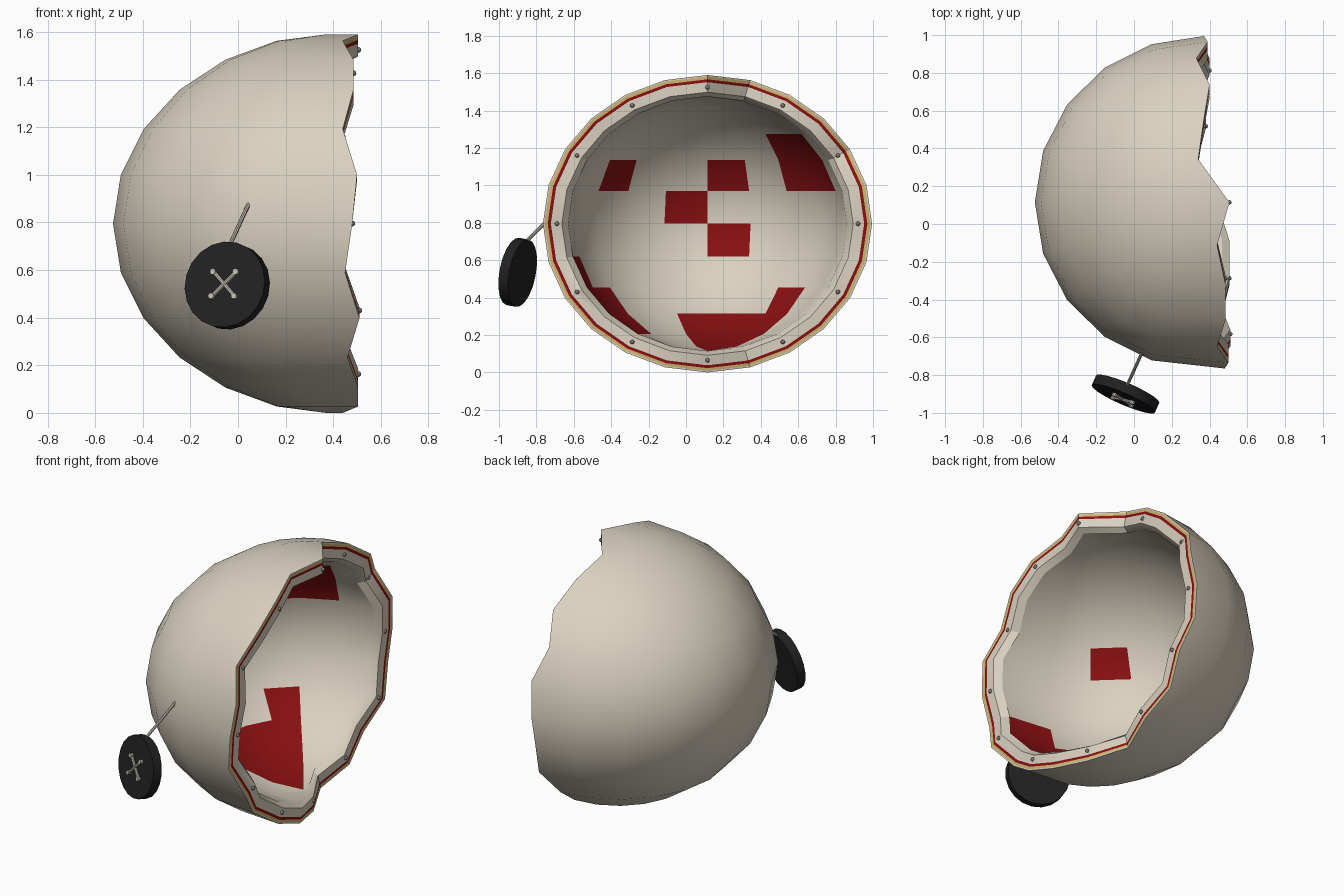
import bpy, bmesh
from math import radians, sin, cos
from mathutils import Vector

if "Cube" in bpy.data.objects:
    bpy.data.objects.remove(bpy.data.objects["Cube"])


def material(name, rgb):
    m = bpy.data.materials.new(name)
    m.use_nodes = True
    m.diffuse_color = (*rgb, 1)
    m.node_tree.nodes["Principled BSDF"].inputs["Base Color"].default_value = (*rgb, 1)
    return m


cream = material("cream", (0.70, 0.64, 0.53))
red = material("dark red", (0.25, 0.005, 0.006))
gold = material("pale gold", (0.62, 0.45, 0.17))
black = material("button black", (0.015, 0.015, 0.015))
grey = material("bolt grey", (0.2, 0.19, 0.18))
string = material("string", (0.55, 0.52, 0.45))


def finish(name, bm, mats, angle=30):
    mesh = bpy.data.meshes.new(name)
    bm.to_mesh(mesh)
    bm.free()
    ob = bpy.data.objects.new(name, mesh)
    bpy.context.collection.objects.link(ob)
    for m in mats:
        mesh.materials.append(m)
    bpy.ops.object.select_all(action='DESELECT')
    ob.select_set(True)
    bpy.context.view_layer.objects.active = ob
    bpy.ops.object.shade_smooth_by_angle(angle=radians(angle))
    return ob


CENTRE = Vector((0.37, 0.115, 0.795))
OUTER = (0.895, 0.88, 0.795)
INNER = (0.78, 0.745, 0.68)
COLS, ROWS = 10, 12

# Broken edge: depth of the rim every 15 degrees, from the back over the top
RIM = [.37, .39, .33, .40, .37, .34, .505, .44, .485, .485, .44, .50,
       .48, .45, .51, .46, .505, .505, .44, .33, .38, .35, .40, .36]


def rim_point(k, ry, rz, back=0.0):
    a = radians(15 * k)
    return Vector((RIM[k % 24] - back, CENTRE.y + ry * cos(a), CENTRE.z + rz * sin(a)))


def bowl_point(i, j, size, back):
    """Point of the half globe: column i from front to back, row j from the bottom."""
    step = j - ROWS // 2
    if i == 0:
        return rim_point(12 - step, size[1], size[2], back)
    if i == COLS:
        return rim_point(step, size[1], size[2], back)
    lon, lat = radians(-90 + 18 * i), radians(15 * step)
    c = max(cos(lat), 0.0)
    return Vector((CENTRE.x - size[0] * cos(lon) * c ** 1.08,
                   CENTRE.y + size[1] * sin(lon) * c,
                   CENTRE.z + size[2] * sin(lat)))


# Red squares inside: first column, last column, first row, last row
PATCHES = [(5, 5, 5, 5), (4, 4, 6, 6), (5, 5, 7, 7), (2, 2, 7, 7), (7, 8, 7, 8),
           (4, 7, 0, 2), (7, 7, 3, 3), (1, 1, 2, 3), (0, 0, 2, 4)]


def is_red(i, j):
    return any(a <= i <= b and c <= j <= d for a, b, c, d in PATCHES)


def add_face(bm, points, mat):
    f = bm.faces.new([bm.verts.new(p) for p in points])
    f.material_index = mat


# Bowl: outer skin, layered broken edge and inner lining, welded into one solid
bm = bmesh.new()
for size, back in ((OUTER, 0.0), (INNER, 0.04)):
    for i in range(COLS):
        for j in range(ROWS):
            quad = [bowl_point(i + a, j + b, size, back)
                    for a, b in ((0, 0), (1, 0), (1, 1), (0, 1))]
            add_face(bm, quad, 1 if size is INNER and is_red(i, j) else 0)
LAYERS = [(1.0, 0.99, 0), (0.99, 0.971, 2), (0.971, 0.952, 1), (0.952, 0.885, 0)]
for k in range(24):
    for s, t, mat in LAYERS:
        add_face(bm, [rim_point(k, OUTER[1] * s, OUTER[2] * s),
                      rim_point(k + 1, OUTER[1] * s, OUTER[2] * s),
                      rim_point(k + 1, OUTER[1] * t, OUTER[2] * t),
                      rim_point(k, OUTER[1] * t, OUTER[2] * t)], mat)
    t = LAYERS[-1][1]
    add_face(bm, [rim_point(k, OUTER[1] * t, OUTER[2] * t),
                  rim_point(k + 1, OUTER[1] * t, OUTER[2] * t),
                  rim_point(k + 1, INNER[1], INNER[2], 0.04),
                  rim_point(k, INNER[1], INNER[2], 0.04)], 0)
bmesh.ops.remove_doubles(bm, verts=bm.verts, dist=0.0005)
bmesh.ops.recalc_face_normals(bm, faces=bm.faces)
finish("broken_bowl", bm, [cream, red, gold])

# Bolts on every second corner of the rim
bm = bmesh.new()
for k in range(0, 24, 2):
    ball = bmesh.ops.create_uvsphere(bm, u_segments=8, v_segments=6, radius=0.012)
    bmesh.ops.translate(bm, verts=ball["verts"],
                        vec=rim_point(k, OUTER[1] * 0.915, OUTER[2] * 0.918))
finish("rim_bolts", bm, [grey], 60)


def rod(bm, a, b, radius, sides=8):
    d = b - a
    made = bmesh.ops.create_cone(bm, cap_ends=True, segments=sides, radius1=radius,
                                 radius2=radius, depth=d.length)
    turn = Vector((0, 0, 1)).rotation_difference(d).to_matrix()
    bmesh.ops.rotate(bm, verts=made["verts"], cent=(0, 0, 0), matrix=turn)
    bmesh.ops.translate(bm, verts=made["verts"], vec=(a + b) / 2)
    return made["verts"]


# Hanging button
button = Vector((-0.045, -0.9, 0.535))
facing = Vector((-0.39, -0.9, 0.17)).normalized()
across = facing.cross(Vector((0, 0, 1))).normalized()
upward = across.cross(facing)
bm = bmesh.new()
rod(bm, button - facing * 0.028, button + facing * 0.028, 0.183, 20)
finish("button", bm, [black])

# Crossed stitches with a knot at each end
bm = bmesh.new()
front = button + facing * 0.034
for s in (-1, 1):
    arm = (across + upward * s) * 0.052
    rod(bm, front - arm, front + arm, 0.009)
    for end in (front - arm, front + arm):
        rod(bm, end - facing * 0.02, end + facing * 0.012, 0.013)
finish("button_stitches", bm, [string])

# Thread tying the button to the bowl
bm = bmesh.new()
rod(bm, Vector((-0.05, -0.885, 0.67)), Vector((0.045, -0.675, 0.878)), 0.009)
finish("button_thread", bm, [string])
